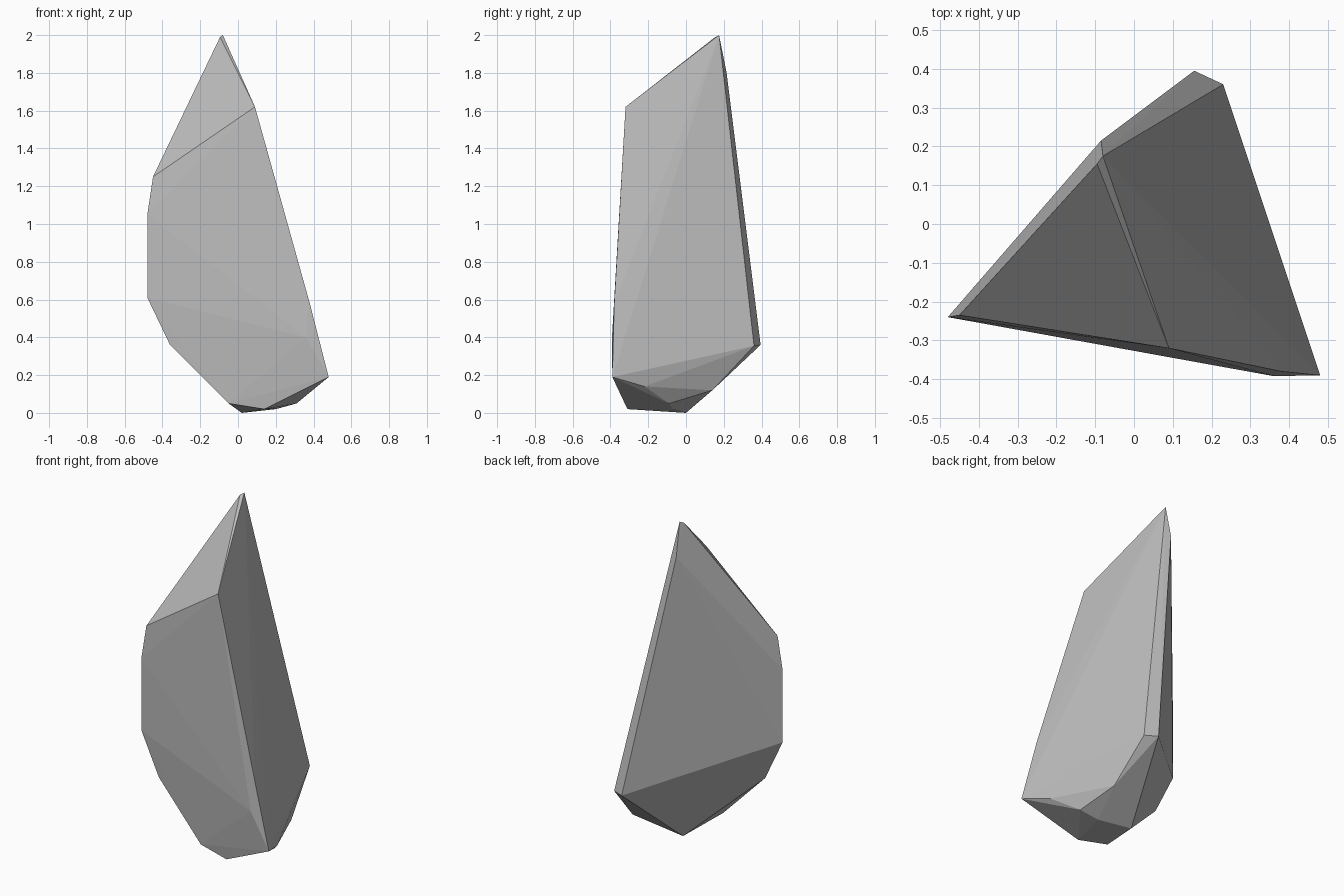
import bpy, bmesh

# Corners of the faceted stone shard; its faces are their convex hull
tip = [(-0.08, 0.175, 2.0), (-0.095, 0.155, 1.99), (-0.085, 0.215, 1.8)]
shoulders = [(0.09, -0.32, 1.62), (-0.45, -0.235, 1.25), (-0.48, -0.24, 1.05)]
flanks = [(-0.48, -0.24, 0.61), (-0.36, -0.245, 0.36), (0.38, -0.38, 0.58),
          (0.36, -0.392, 0.40), (0.48, -0.39, 0.19), (0.23, 0.36, 0.355),
          (0.155, 0.395, 0.36)]
base = [(-0.05, -0.285, 0.05), (0.14, -0.31, 0.02), (0.02, 0.0, 0.0),
        (0.20, -0.07, 0.02), (0.31, -0.09, 0.05), (0.415, -0.22, 0.14),
        (0.26, 0.14, 0.12)]

bm = bmesh.new()
for p in tip + shoulders + flanks + base:
    bm.verts.new(p)
bmesh.ops.convex_hull(bm, input=bm.verts)
bmesh.ops.recalc_face_normals(bm, faces=bm.faces)
mesh = bpy.data.meshes.new("stone_shard")
bm.to_mesh(mesh)
bm.free()

# Plain grey stone
grey = bpy.data.materials.new("stone_grey")
grey.diffuse_color = (0.5, 0.5, 0.5, 1)
mesh.materials.append(grey)

shard = bpy.data.objects.new("stone_shard", mesh)
bpy.context.collection.objects.link(shard)
